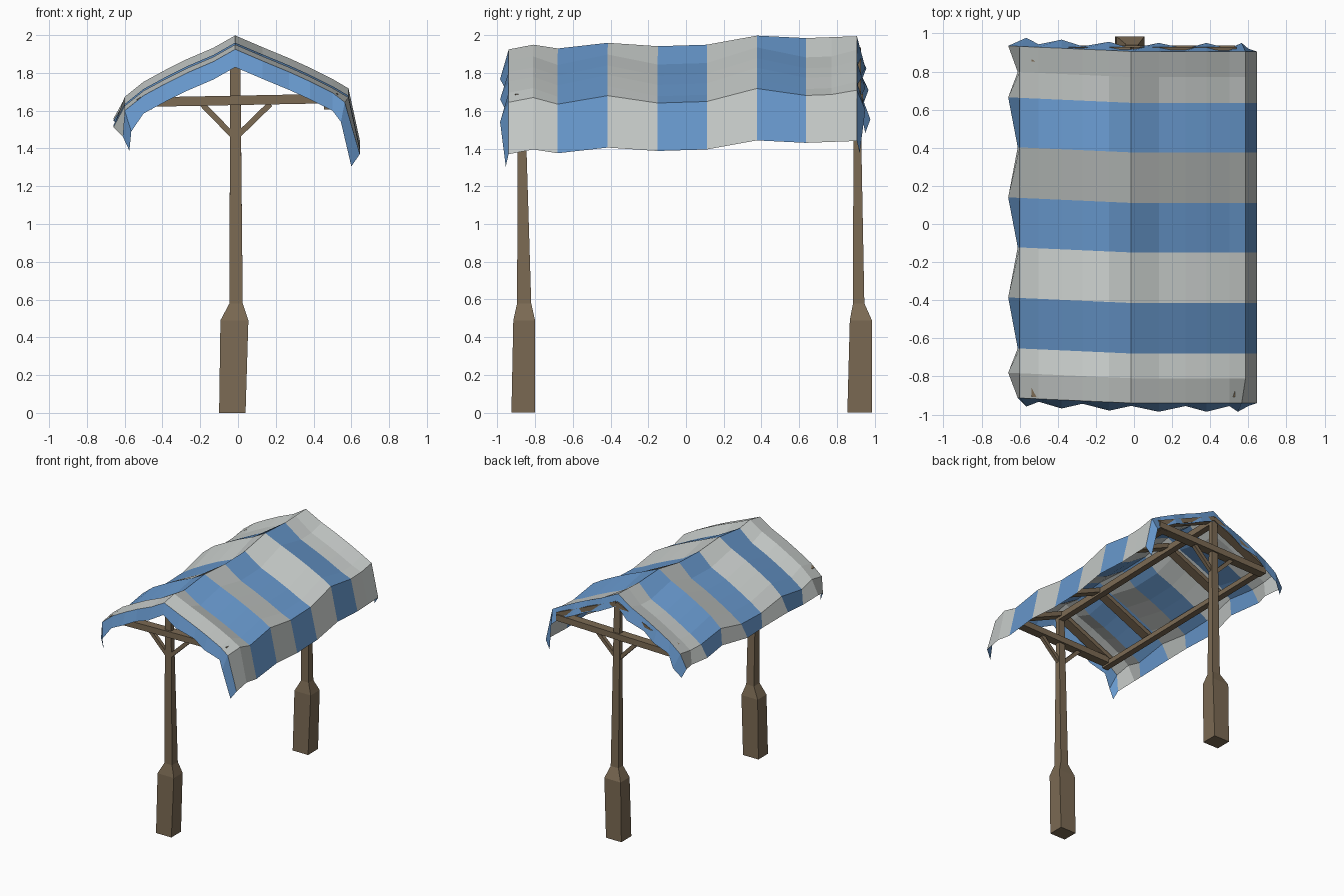
import bpy, bmesh
from mathutils import Vector

if "Cube" in bpy.data.objects:
    bpy.data.objects.remove(bpy.data.objects["Cube"])


def material(name, rgb):
    m = bpy.data.materials.new(name)
    m.diffuse_color = (*rgb, 1)
    m.use_nodes = True
    m.node_tree.nodes["Principled BSDF"].inputs["Base Color"].default_value = m.diffuse_color
    return m


GREY = material("cloth_grey", (0.56, 0.59, 0.575))
BLUE = material("cloth_blue", (0.135, 0.31, 0.60))
WOOD = material("wood_brown", (0.20, 0.145, 0.088))


def finish(name, bm, mats):
    bmesh.ops.recalc_face_normals(bm, faces=bm.faces)
    me = bpy.data.meshes.new(name)
    bm.to_mesh(me)
    bm.free()
    for m in mats:
        me.materials.append(m)
    ob = bpy.data.objects.new(name, me)
    bpy.context.collection.objects.link(ob)
    return ob


def loft(name, rings):
    """Closed four-sided solid through a list of rings."""
    bm = bmesh.new()
    vs = [[bm.verts.new(p) for p in r] for r in rings]
    for a, b in zip(vs, vs[1:]):
        for i in range(4):
            j = (i + 1) % 4
            bm.faces.new((a[i], a[j], b[j], b[i]))
    bm.faces.new(vs[0])
    bm.faces.new(vs[-1])
    return finish(name, bm, [WOOD])


def beam(name, a, b, wide, thick):
    """Rectangular beam from a to b; wide is the horizontal width."""
    a, b = Vector(a), Vector(b)
    d = (b - a).normalized()
    s = d.cross(Vector((0, 0, 1))).normalized()
    u = s.cross(d)
    corners = [s * sx * wide / 2 + u * sz * thick / 2
               for sx, sz in ((-1, -1), (1, -1), (1, 1), (-1, 1))]
    return loft(name, [[p + c for c in corners] for p in (a, b)])


def post(name, levels):
    """Tapered post from levels of (z, x0, x1, y0, y1)."""
    return loft(name, [[(x0, y0, z), (x1, y0, z), (x1, y1, z), (x0, y1, z)]
                       for z, x0, x1, y0, y1 in levels])


# Posts with thick feet
post("front_post", [(0, -.10, .04, -.925, -.80), (.49, -.093, .055, -.915, -.80),
                    (.58, -.045, .025, -.895, -.82), (1.88, -.042, .012, -.89, -.86)])
post("back_post", [(0, -.10, .04, .855, .985), (.49, -.093, .055, .868, .985),
                   (.58, -.045, .025, .885, .945), (1.91, -.042, .012, .888, .92)])

# Crossbeams and braces at each end
for end, y in (("front", -.872), ("back", .902)):
    beam(end + "_crossbeam", (-.50, y, 1.645), (.53, y, 1.665), .07, .05)
    for side, s in (("left", -1), ("right", 1)):
        beam(f"{end}_{side}_brace", (-.015, y, 1.455), (-.01 + s * .18, y, 1.635), .03, .03)

# Ridge beam, eave rails and rafters
beam("ridge_beam", (-.015, -.90, 1.855), (-.015, .92, 1.90), .05, .05)
for side, s in (("left", -1), ("right", 1)):
    beam(side + "_eave_rail", (s * .48, -.91, 1.625), (s * .48, .93, 1.655), .05, .04)
    for i, (y, z) in enumerate(((-.87, 1.88), (-.42, 1.885), (.37, 1.92), (.89, 1.92))):
        beam(f"{side}_rafter_{i + 1}", (-.01, y, z), (s * .53, y, z - .235), .075, .035)

# Cloth rows: y, ridge height, sag between rafters
ROWS = [(-.94, 1.925, 0), (-.81, 1.95, 0), (-.68, 1.93, .025), (-.415, 1.96, 0),
        (-.15, 1.942, .035), (.11, 1.95, .035), (.375, 1.998, 0), (.635, 1.985, .04),
        (.77, 1.99, .04), (.905, 1.995, .01)]
# Cloth columns: x, drop below the ridge, share of the sag
COLS = [(-.635, .45, 0), (-.60, .325, .5), (-.50, .245, 1), (-.38, .18, 1), (-.27, .125, 1),
        (-.13, .065, 1), (-.015, 0, 0), (.13, .062, 1), (.27, .12, 1), (.38, .17, 1),
        (.50, .23, 1), (.585, .28, .6), (.645, .555, 0)]


def cloth_point(r, c):
    y, ridge, sag = ROWS[r]
    x, drop, share = COLS[c]
    if c == 0:
        x += .025 * (-1) ** r
    if c in (0, 12):
        drop += .012 * (-1) ** r * (c == 0)
    if c == 11 and r == 0:
        x -= .02
    return Vector((x, y + max(0, -x) * .045, ridge - drop - sag * share))


# Striped canopy
bm = bmesh.new()
grid = [[bm.verts.new(cloth_point(r, c)) for c in range(len(COLS))] for r in range(len(ROWS))]
for r in range(len(ROWS) - 1):
    mid = (ROWS[r][0] + ROWS[r + 1][0]) / 2
    stripe = int((mid + .943) / .2635)
    for c in range(len(COLS) - 1):
        f = bm.faces.new((grid[r][c], grid[r][c + 1], grid[r + 1][c + 1], grid[r + 1][c]))
        f.material_index = min(stripe, 6) % 2
finish("canopy", bm, [GREY, BLUE])

# Blue fluttering end valances
for name, r, out in (("front_valance", 0, -1), ("back_valance", len(ROWS) - 1, 1)):
    bm = bmesh.new()
    pairs = []
    for c in range(len(COLS)):
        top = cloth_point(r, c)
        low = top + Vector((0, out * (.015 if c % 2 == 0 else .045), -.095))
        if c in (0, 1):
            low += Vector((.035, 0, .02 if c == 0 else -.015))
        if c in (11, 12):
            low += Vector((-.045 if c == 12 else -.02, 0, .03 if c == 12 else -.01))
        pairs.append((bm.verts.new(top), bm.verts.new(low)))
    for a, b in zip(pairs, pairs[1:]):
        bm.faces.new((a[0], b[0], b[1], a[1]))
    finish(name, bm, [BLUE])
